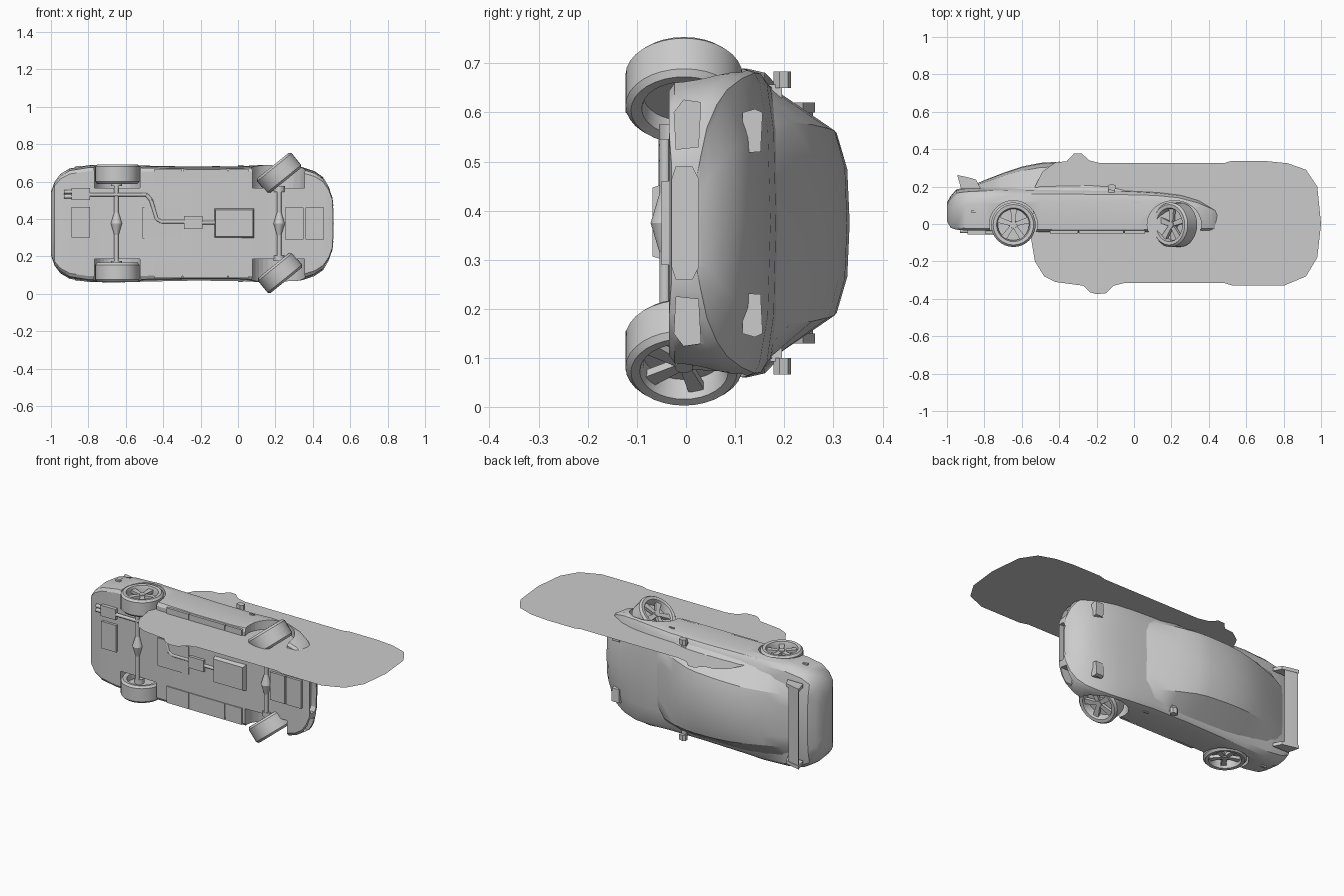
import bpy, bmesh
from math import cos, sin, pi, radians
from mathutils import Matrix, Vector

cube = bpy.data.objects.get("Cube")
if cube:
    bpy.data.objects.remove(cube)

grey = bpy.data.materials.new("plain grey")
grey.use_nodes = True
grey.diffuse_color = (0.6, 0.6, 0.6, 1)
grey.node_tree.nodes["Principled BSDF"].inputs["Base Color"].default_value = (0.6, 0.6, 0.6, 1)

MID = 0.375  # the car lies on its side: height runs along y, width along z


def finish(name, bm, angle=35):
    bmesh.ops.recalc_face_normals(bm, faces=bm.faces)
    mesh = bpy.data.meshes.new(name)
    bm.to_mesh(mesh)
    bm.free()
    mesh.materials.append(grey)
    obj = bpy.data.objects.new(name, mesh)
    bpy.context.collection.objects.link(obj)
    smooth(obj, angle)
    return obj


def smooth(obj, angle):
    bpy.ops.object.select_all(action='DESELECT')
    obj.select_set(True)
    bpy.context.view_layer.objects.active = obj
    if angle:
        bpy.ops.object.shade_smooth_by_angle(angle=radians(angle))


def loft(bm, rings, caps=True, closed=False):
    loops = [[bm.verts.new(p) for p in ring] for ring in rings]
    n = len(loops[0])
    pairs = list(zip(loops, loops[1:])) + ([(loops[-1], loops[0])] if closed else [])
    for a, b in pairs:
        for i in range(n):
            j = (i + 1) % n
            bm.faces.new((a[i], a[j], b[j], b[i]))
    if caps and not closed:
        bm.faces.new(loops[0])
        bm.faces.new(loops[-1])


def section(x, half):
    # half section of (half width, height) from floor centre to roof centre
    return [(x, h, MID + w) for w, h in half] + [(x, h, MID - w) for w, h in half[-2:0:-1]]


def box(bm, x0, x1, y0, y1, z0, z1):
    m = Matrix.Translation(((x0 + x1) / 2, (y0 + y1) / 2, (z0 + z1) / 2)) @ \
        Matrix.Diagonal((x1 - x0, y1 - y0, z1 - z0, 1))
    return bmesh.ops.create_cube(bm, size=1, matrix=m)["verts"]


def tube(bm, a, b, r, r2=None, sides=12):
    a, b = Vector(a), Vector(b)
    turn = (b - a).to_track_quat('Z', 'Y').to_matrix().to_4x4()
    bmesh.ops.create_cone(bm, cap_ends=True, segments=sides, radius1=r, radius2=r if r2 is None else r2,
                          depth=(b - a).length, matrix=Matrix.Translation((a + b) / 2) @ turn)


def prism(bm, outline, x0, x1):
    loft(bm, [[(x, h, MID + w) for h, w in outline] for x in (x0, x1)])


# Lower body: x, half width, floor, widest height, shoulder, top
stations = [(-1.0, .17, .015, .05, .10, .115), (-.98, .225, -.02, .06, .135, .15),
            (-.95, .265, -.03, .08, .165, .185), (-.9, .295, -.035, .1, .172, .195),
            (-.8, .312, -.035, .11, .177, .202), (-.65, .315, -.035, .12, .182, .207),
            (-.5, .31, -.042, .12, .18, .205), (-.25, .305, -.045, .12, .178, .2),
            (0, .306, -.045, .12, .172, .19), (.12, .313, -.04, .12, .165, .183),
            (.24, .315, -.035, .11, .15, .172), (.34, .303, -.035, .085, .122, .154),
            (.41, .28, -.035, .06, .088, .132), (.455, .248, -.035, .04, .065, .105),
            (.485, .2, -.034, .02, .045, .075), (.505, .14, -.03, .01, .03, .045),
            (.512, .08, -.02, 0, .018, .025)]
bm = bmesh.new()
loft(bm, [section(x, [(0, f), (.9 * w, f), (.96 * w, f + .012), (w, m), (.97 * w, (m + s) / 2 + .01),
                      (.9 * w, s), (.6 * w, s + (t - s) * .75), (0, t)])
          for x, w, f, m, s, t in stations])
body = finish("car_body", bm)

# Cutters for wheel arches and bumper intakes
bm = bmesh.new()
for side in (-1, 1):
    for x, stretch in ((-.645, 1), (.215, 1.13)):
        bmesh.ops.create_cone(bm, cap_ends=True, segments=32, radius1=.128, radius2=.128, depth=.22,
                              matrix=Matrix.Translation((x, -.003, MID + side * .3)) @ Matrix.Diagonal((stretch, 1, 1, 1)))
    prism(bm, [(h, side * w) for h, w in ((-.02, .15), (.025, .155), (.03, .245), (-.005, .25), (-.024, .225))], .42, .6)
prism(bm, [(-.02, -.115), (.012, -.115), (.025, -.09), (.025, .09), (.012, .115), (-.02, .115), (-.028, .09), (-.028, -.09)], .475, .6)
cutter = finish("body_cutter", bm, 0)
cutter.hide_render = True
cut = body.modifiers.new("openings", 'BOOLEAN')
cut.operation, cut.solver, cut.object = 'DIFFERENCE', 'EXACT', cutter
smooth(body, 0)
bpy.ops.object.modifier_apply(modifier="openings")
bpy.data.objects.remove(cutter)
smooth(body, 32)

# Cabin: x, base half width, base height, roof half width, roof height
cabin = [(.07, .2, .165, .15, .183), (0, .255, .165, .205, .222), (-.1, .278, .165, .2, .274),
         (-.2, .28, .168, .192, .314), (-.27, .28, .168, .188, .328), (-.4, .28, .168, .183, .333),
         (-.5, .278, .17, .178, .327), (-.6, .272, .17, .17, .307), (-.7, .262, .17, .165, .273),
         (-.8, .245, .17, .16, .234), (-.88, .21, .17, .14, .2)]
bm = bmesh.new()
loft(bm, [section(x, [(0, .14), (wb, .14), (wb, hb), (wr, hb + (hr - hb) * .84),
                      (wr * .6, hb + (hr - hb) * .97), (0, hr)]) for x, wb, hb, wr, hr in cabin])
finish("cabin", bm, 25)

# Rear wing with end supports
bm = bmesh.new()
blade = [(-.94, .258), (-.935, .243), (-.87, .232), (-.86, .24), (-.9, .25)]
loft(bm, [[(x, h, z) for x, h in blade] for z in (MID - .235, MID + .235)])
fin = [(-.945, .262), (-.925, .19), (-.82, .19), (-.845, .238), (-.89, .25)]
for side in (-1, 1):
    loft(bm, [[(x, h, MID + side * w) for x, h in fin] for w in (.225, .245)])
finish("rear_wing", bm, 20)

# Mirrors, pop-up lamps and small side trim
for side, label in ((1, "right"), (-1, "left")):
    bm = bmesh.new()
    shell = [(-.14, .185), (-.14, .205), (-.125, .214), (-.1, .208), (-.095, .19), (-.11, .178)]
    loft(bm, [[(x, h, MID + side * w) for x, h in shell] for w in (.275, .308)])
    box(bm, -.135, -.105, .165, .195, MID + side * .268 - .014, MID + side * .268 + .014)
    finish("mirror_" + label, bm, 20)
    bm = bmesh.new()
    lamp = [(.115, .15), (.115, .225), (.14, .232), (.156, .225), (.152, .145), (.125, .143)]
    prism(bm, [(h, side * w) for h, w in lamp], .345, .395)
    finish("headlamp_" + label, bm, 20)
    bm = bmesh.new()
    box(bm, 0, .03, .112, .12, MID + side * .309 - .004, MID + side * .309 + .004)
    box(bm, -.87, -.84, .06, .075, MID + side * .303 - .005, MID + side * .303 + .005)
    finish("side_trim_" + label, bm, 0)

# Wheels: ring tyre, backing disc, hub and five spokes
tyre = [(.086, -.048), (.108, -.052), (.119, -.04), (.119, .04), (.108, .052), (.09, .05), (.083, .03), (.083, -.03)]


def wheel(name, x, z, turn):
    bm = bmesh.new()
    steps = 32
    loft(bm, [[(r * cos(2 * pi * i / steps), r * sin(2 * pi * i / steps), d) for r, d in tyre]
              for i in range(steps)], closed=True)
    tube(bm, (0, 0, -.012), (0, 0, .004), .085, sides=steps)
    tube(bm, (0, 0, 0), (0, 0, .04), .024, .018, 16)
    for k in range(5):
        verts = box(bm, .012, .086, -.011, .011, .018, .036)
        for v in verts:
            if v.co.x > .05:
                v.co.y *= 1.5
        bmesh.ops.rotate(bm, verts=verts, cent=(0, 0, 0), matrix=Matrix.Rotation(2 * pi * k / 5 + .3, 3, 'Z'))
    obj = finish(name, bm, 32)
    obj.matrix_world = Matrix.Translation((x, -.004, z)) @ Matrix.Rotation(turn, 4, 'Y')


steer = radians(-39)
wheel("rear_wheel_right", -.645, .64, 0)
wheel("rear_wheel_left", -.645, .115, pi)
wheel("front_wheel_right", .22, .645, steer)
wheel("front_wheel_left", .225, .112, steer + pi)

# Axles with differential bulges
bm = bmesh.new()
for x, reach in ((-.65, .23), (.22, .2)):
    tube(bm, (x, -.042, MID - reach), (x, -.042, MID + reach), .012)
    for side in (-1, 1):
        tube(bm, (x, -.042, MID), (x, -.042, MID + side * .06), .03, .012)
        tube(bm, (x, -.025, MID + side * reach), (x, -.025, MID + side * (reach - .03)), .03)
finish("axles", bm)

# Gearbox with chamfered lower face, and drive shaft
bm = bmesh.new()
for v in box(bm, -.13, .09, -.068, -.03, .295, .46):
    if v.co.y < -.05:
        v.co.x = -.02 + (v.co.x + .02) * .9
        v.co.z = MID + (v.co.z - MID) * .85
box(bm, -.29, -.19, -.062, -.03, .345, .415)
tube(bm, (-.2, -.05, .38), (-.12, -.05, .38), .009)
finish("gearbox", bm, 20)

# Exhaust pipe, silencer and twin tips
bm = bmesh.new()
path = [(-.29, .385), (-.41, .385), (-.435, .4), (-.465, .5), (-.49, .53), (-.8, .53)]
for (x0, z0), (x1, z1) in zip(path, path[1:]):
    tube(bm, (x0, -.046, z0), (x1, -.046, z1), .01)
box(bm, -.89, -.79, -.056, -.025, .5, .565)
for z in (.52, .545):
    tube(bm, (-.93, -.038, z), (-.88, -.038, z), .011)
finish("exhaust", bm)

# Floor panels
bm = bmesh.new()
for x0, x1, z0, z1 in ((-.51, -.3, .295, .465), (-.89, -.79, .3, .465), (.25, .35, .29, .46), (.36, .46, .29, .46)):
    box(bm, x0, x1, -.05, -.03, z0, z1)
for side in (-1, 1):
    for x0, x1 in ((-.45, -.3), (-.295, -.055), (-.05, .06)):
        box(bm, x0, x1, -.05, -.03, *sorted((MID + side * .19, MID + side * .29)))
finish("floor_panels", bm, 0)

# Flat silhouette sheet crossing the car
edge = [(-.55, -.08), (-.53, -.2), (-.48, -.28), (-.42, -.31), (-.27, -.33), (-.235, -.365), (-.2, -.375),
        (-.15, -.37), (-.11, -.33), (-.05, -.315), (.48, -.315), (.53, -.33), (.8, -.33), (.92, -.28),
        (.98, -.18), (1, 0), (.98, .2), (.92, .29), (.82, .325), (.7, .337), (.52, .337), (.48, .325),
        (-.18, .325), (-.24, .34), (-.28, .378), (-.32, .378), (-.36, .335), (-.42, .33), (-.49, .28), (-.53, .2)]
bm = bmesh.new()
bm.faces.new([bm.verts.new((x, y, .63)) for x, y in edge])
finish("shadow_sheet", bm, 0)
